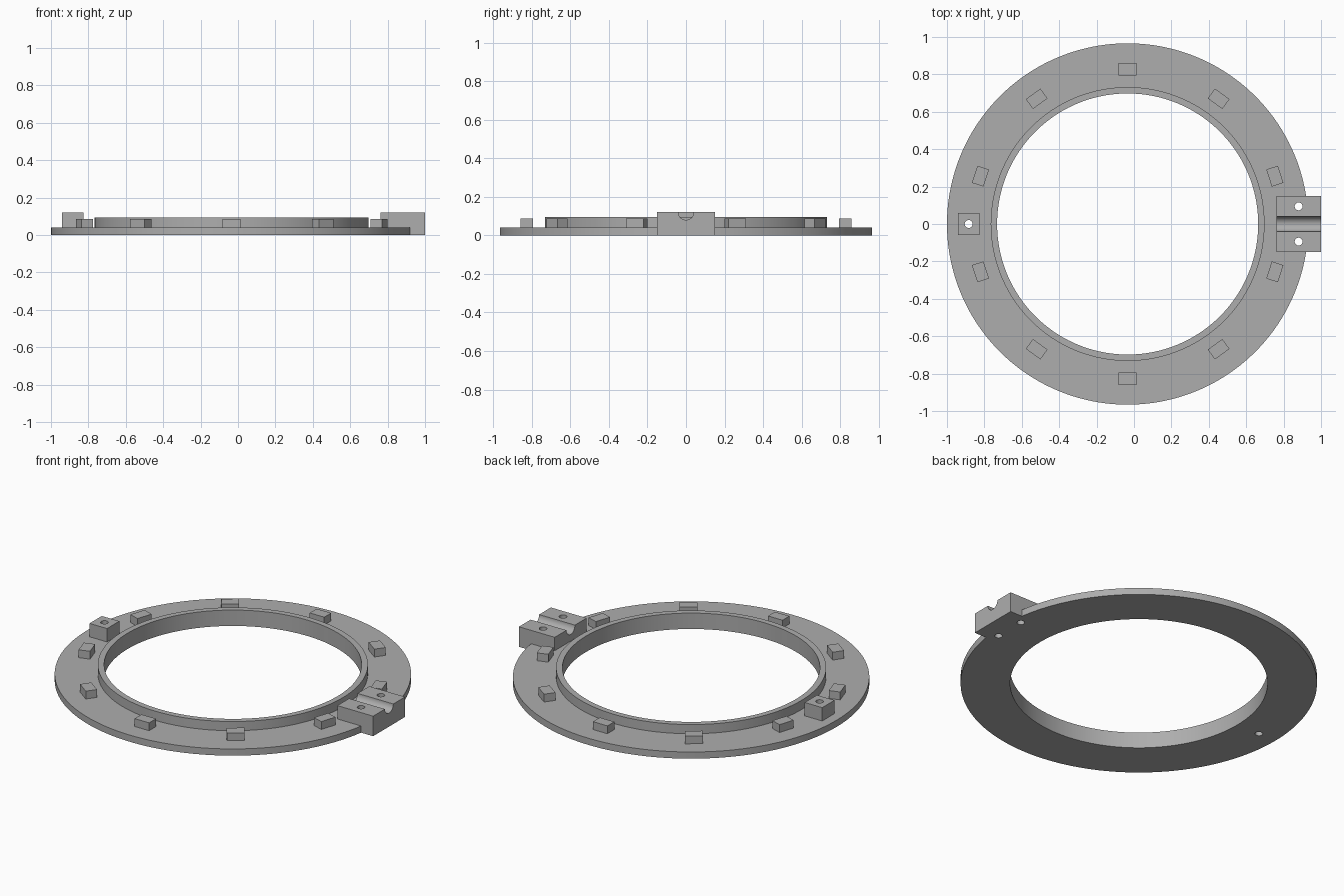
import bpy, bmesh, math
from mathutils import Matrix, Vector

if "Cube" in bpy.data.objects:
    bpy.data.objects.remove(bpy.data.objects["Cube"], do_unlink=True)

CX = -0.034          # ring centre
TOP = 0.12           # top of the mounting blocks
HOLE_R = 0.021
BASE_Z = 0.04

grey = bpy.data.materials.new("plain grey")
grey.use_nodes = True
colour = (0.42, 0.42, 0.42, 1)
grey.diffuse_color = colour
grey.node_tree.nodes["Principled BSDF"].inputs["Base Color"].default_value = colour


def finish(name, bm):
    bmesh.ops.recalc_face_normals(bm, faces=bm.faces)
    mesh = bpy.data.meshes.new(name)
    bm.to_mesh(mesh)
    bm.free()
    mesh.materials.append(grey)
    obj = bpy.data.objects.new(name, mesh)
    bpy.context.collection.objects.link(obj)
    return obj


def box(name, lo, hi, matrix=Matrix()):
    lo, hi = Vector(lo), Vector(hi)
    bm = bmesh.new()
    bmesh.ops.create_cube(bm, size=1)
    bmesh.ops.scale(bm, vec=hi - lo, verts=bm.verts)
    bmesh.ops.translate(bm, vec=(lo + hi) / 2, verts=bm.verts)
    bm.transform(matrix)
    return finish(name, bm)


def cylinder(name, centre, radius, depth, along_x=False):
    bm = bmesh.new()
    bmesh.ops.create_cone(bm, cap_ends=True, segments=48,
                          radius1=radius, radius2=radius, depth=depth)
    if along_x:
        bm.transform(Matrix.Rotation(math.pi / 2, 4, 'Y'))
    bm.transform(Matrix.Translation(centre))
    return finish(name, bm)


def lathe(name, profile, steps=160):
    bm = bmesh.new()
    verts = [bm.verts.new((r, 0, z)) for r, z in profile]
    edges = [bm.edges.new((verts[i - 1], verts[i])) for i in range(len(verts))]
    bmesh.ops.spin(bm, geom=verts + edges, cent=(0, 0, 0), axis=(0, 0, 1),
                   angle=math.tau, steps=steps, use_merge=True)
    bmesh.ops.remove_doubles(bm, verts=bm.verts, dist=1e-5)
    bm.transform(Matrix.Translation((CX, 0, 0)))
    return finish(name, bm)


def select_only(obj):
    bpy.ops.object.select_all(action='DESELECT')
    obj.select_set(True)
    bpy.context.view_layer.objects.active = obj


def cut(obj, cutters):
    select_only(obj)
    for cutter in cutters:
        mod = obj.modifiers.new("cut", 'BOOLEAN')
        mod.operation = 'DIFFERENCE'
        mod.solver = 'EXACT'
        mod.object = cutter
        bpy.ops.object.modifier_apply(modifier=mod.name)


def smooth(obj):
    select_only(obj)
    bpy.ops.object.shade_smooth_by_angle()


# Flat ring with a raised inner lip
ring = lathe("base_ring", [(0.698, 0), (0.966, 0), (0.966, BASE_Z),
                           (0.732, BASE_Z), (0.732, 0.095), (0.698, 0.095)])

# Mounting blocks
clamp_lo, clamp_hi = (0.763, -0.151, 0), (1.0, 0.151, TOP)
clamp = box("clamp_block", clamp_lo, clamp_hi)
post = box("post_block", (-0.942, -0.058, 0.02), (-0.826, 0.058, TOP))

# Screw holes, stepped shaft groove and the seat for the clamp
holes = [cylinder("hole_cutter", (0.88, y, 0), HOLE_R, 0.5) for y in (-0.094, 0.094)]
post_hole = cylinder("hole_cutter", (-0.884, 0, 0), HOLE_R, 0.5)
groove = cylinder("groove_cutter", (0.9, 0, TOP), 0.04, 0.5, along_x=True)
collar = cylinder("collar_cutter", (0.717, 0, TOP), 0.069, 0.2, along_x=True)
seat = box("seat_cutter", (clamp_lo[0], clamp_lo[1], -0.1), (1.1, clamp_hi[1], 0.3))
cutters = holes + [post_hole, groove, collar, seat]

cut(ring, [seat, post_hole])
cut(clamp, holes + [groove, collar])
cut(post, [post_hole])
for obj in (ring, clamp, post):
    smooth(obj)
for cutter in cutters:
    bpy.data.objects.remove(cutter, do_unlink=True)

# Ten evenly spaced studs
for i in range(10):
    turn = Matrix.Translation((CX, 0, 0)) @ Matrix.Rotation(math.radians(18 + 36 * i), 4, 'Z')
    box(f"stud_{i + 1}", (0.795, -0.048, 0.02), (0.86, 0.048, 0.087), turn)
